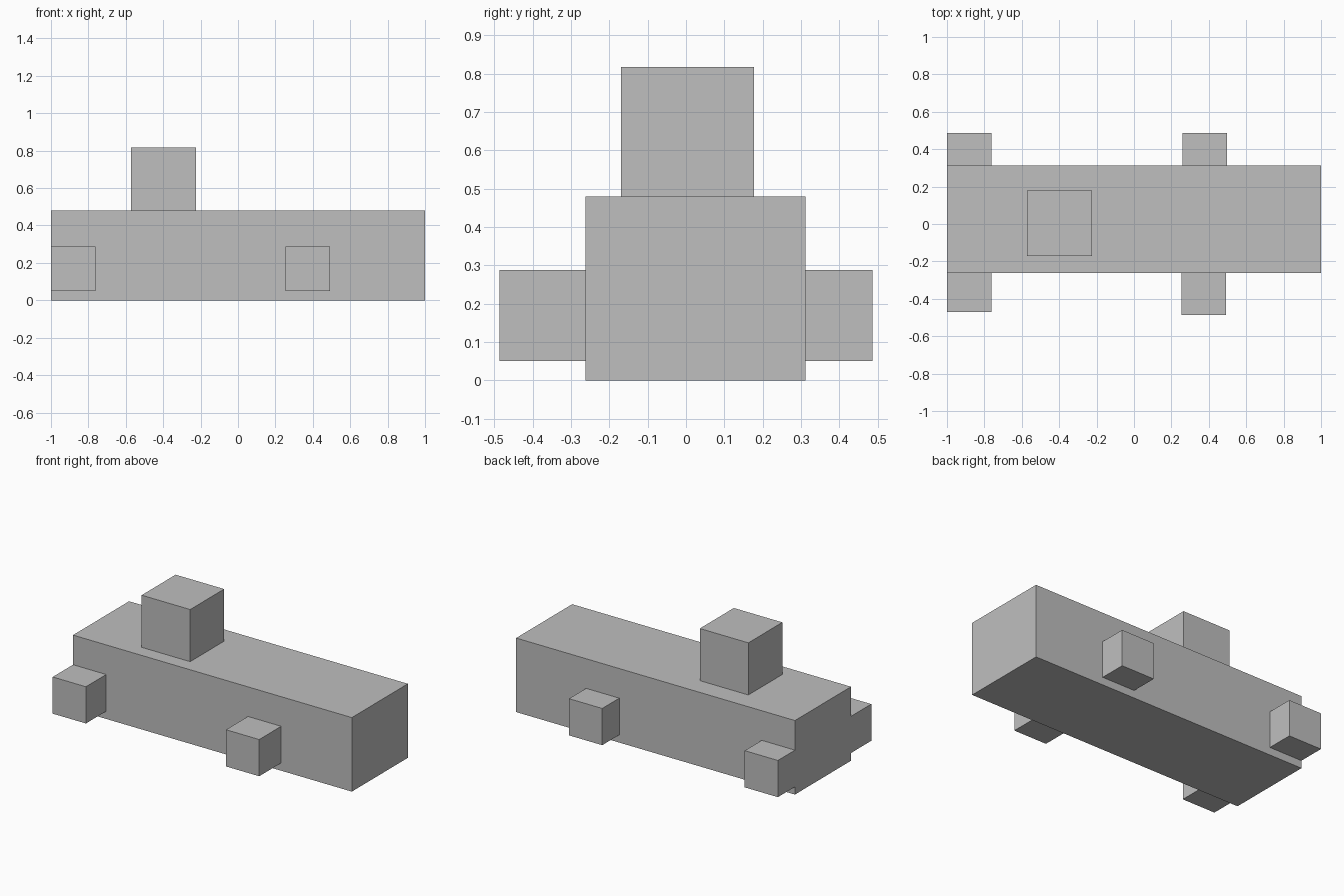
import bpy

cube = bpy.data.objects.get("Cube")
if cube:
    bpy.data.objects.remove(cube, do_unlink=True)

# Single grey finish
grey = bpy.data.materials.new("plain_grey")
grey.use_nodes = True
colour = (0.52, 0.52, 0.52, 1)
grey.diffuse_color = colour
grey.node_tree.nodes["Principled BSDF"].inputs["Base Color"].default_value = colour


def box(name, low, high):
    """Flat-shaded block spanning two opposite corners."""
    centre = [(a + b) / 2 for a, b in zip(low, high)]
    bpy.ops.mesh.primitive_cube_add(size=1, location=centre)
    obj = bpy.context.object
    obj.name = name
    obj.scale = [b - a for a, b in zip(low, high)]
    bpy.ops.object.transform_apply(location=False, rotation=False, scale=True)
    obj.data.materials.append(grey)
    return obj


# Long body and the cabin block on top
box("body", (-1, -0.262, 0), (1, 0.312, 0.48))
box("cabin", (-0.572, -0.17, 0.48), (-0.224, 0.178, 0.818))

# Four square wheels, set slightly into the sides: name, x start, y start
wheel = 0.238
for name, x, y in (
    ("front_right_wheel", -1, -0.47),
    ("front_left_wheel", 0.255, -0.487),
    ("back_right_wheel", -1, 0.249),
    ("back_left_wheel", 0.26, 0.249),
):
    box(name, (x, y, 0.05), (x + wheel, y + wheel, 0.05 + wheel))
